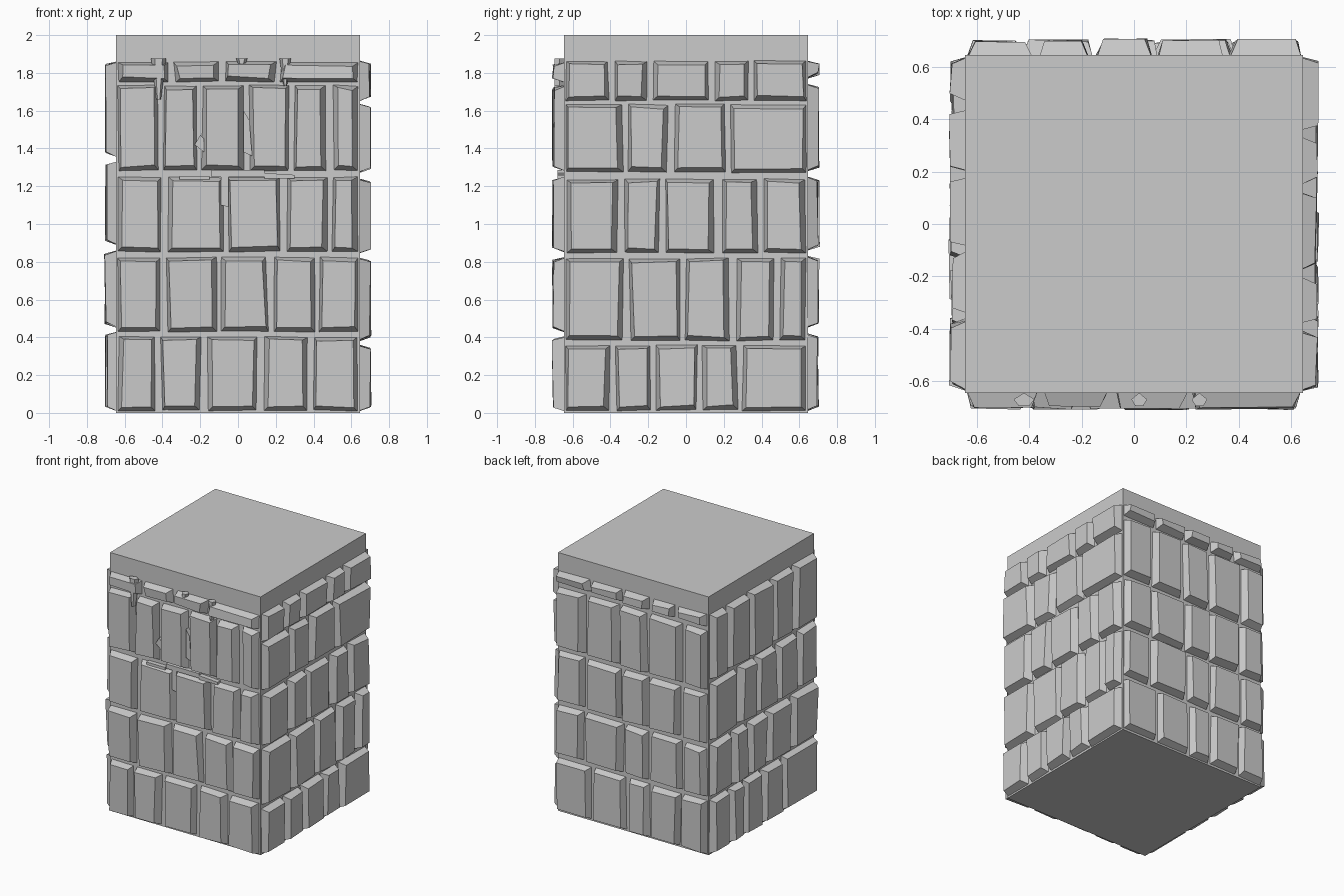
import bpy, bmesh, random
from mathutils import Vector

if "Cube" in bpy.data.objects:
    bpy.data.objects.remove(bpy.data.objects["Cube"], do_unlink=True)

random.seed(4)
HALF = 0.645
GAP = 0.013

stone = bpy.data.materials.new("stone grey")
stone.use_nodes = True
GREY = (0.6, 0.6, 0.6, 1)
stone.diffuse_color = GREY
stone.node_tree.nodes["Principled BSDF"].inputs["Base Color"].default_value = GREY


def finish(name, bm):
    bmesh.ops.recalc_face_normals(bm, faces=bm.faces)
    mesh = bpy.data.meshes.new(name)
    bm.to_mesh(mesh)
    bm.free()
    mesh.materials.append(stone)
    obj = bpy.data.objects.new(name, mesh)
    bpy.context.collection.objects.link(obj)


def loft(bm, base, top):
    """Close a solid between two matching outlines."""
    b = [bm.verts.new(p) for p in base]
    t = [bm.verts.new(p) for p in top]
    bm.faces.new(b[::-1])
    bm.faces.new(t)
    for i in range(len(b)):
        j = (i + 1) % len(b)
        bm.faces.new((b[i], b[j], t[j], t[i]))


def jitter(amount):
    return random.uniform(-amount, amount)


def brick(bm, place, u0, u1, z0, z1):
    """Uneven block with a bevelled border, standing out of the wall."""
    j = 0.008
    base = [(u0, z0), (u1, z0), (u1, z1), (u0, z1)]
    base = [(max(-0.64, min(0.64, u + jitter(j))), z + jitter(j / 2)) for u, z in base]
    left, right = random.uniform(0.012, 0.03), random.uniform(0.018, 0.035)
    low, high = 0.026, 0.02
    shift = [(left, low), (-right, low), (-right, -high), (left, -high)]
    depth = random.uniform(0.048, 0.06)
    face = [(u + a + jitter(0.005), z + b + jitter(0.005))
            for (u, z), (a, b) in zip(base, shift)]
    loft(bm, [place(u, -0.01, z) for u, z in base],
         [place(u, depth + jitter(0.006), z) for u, z in face])


def side(along, out):
    along, out = Vector(along), Vector(out)
    return lambda u, d, z: along * u + out * (HALF + d) + Vector((0, 0, z))


# Each row: bottom, top, joints between bricks
WALLS = {
    "front": (side((1, 0, 0), (0, -1, 0)), [
        (0.01, 0.405, [-0.42, -0.18, 0.12, 0.385]),
        (0.425, 0.825, [-0.395, -0.1, 0.17, 0.42]),
        (0.85, 1.25, [-0.39, -0.065, 0.24, 0.487]),
        (1.28, 1.735, [-0.41, -0.205, 0.045, 0.28, 0.487]),
        (1.75, 1.86, [-0.355, -0.08, 0.215])]),
    "left": (side((0, 1, 0), (1, 0, 0)), [
        (0.01, 0.36, [-0.385, -0.17, 0.075, 0.287]),
        (0.38, 0.82, [-0.315, -0.012, 0.247, 0.482]),
        (0.845, 1.24, [-0.347, -0.127, 0.17, 0.397]),
        (1.27, 1.635, [-0.32, -0.077, 0.222]),
        (1.65, 1.865, [-0.395, -0.192, 0.13, 0.347])]),
    "back": (side((-1, 0, 0), (0, 1, 0)), [
        (0.01, 0.42, [-0.335, -0.04, 0.16, 0.425]),
        (0.45, 0.83, [-0.4, -0.06, 0.155, 0.44]),
        (0.86, 1.25, [-0.39, -0.08, 0.15, 0.43]),
        (1.28, 1.74, [-0.39, -0.1, 0.14, 0.44]),
        (1.77, 1.865, [-0.35, -0.08, 0.155, 0.375])]),
    "right": (side((0, -1, 0), (-1, 0, 0)), [
        (0.01, 0.43, [-0.43, -0.24, -0.03, 0.23]),
        (0.45, 0.86, [-0.39, -0.2, 0.03, 0.33]),
        (0.89, 1.33, [-0.32, -0.1, 0.15, 0.41]),
        (1.355, 1.86, [-0.45, -0.19, 0.09, 0.35])]),
}

# Solid core of the pillar
bm = bmesh.new()
bmesh.ops.create_cube(bm, size=1)
for v in bm.verts:
    v.co = Vector((v.co.x * 2 * HALF, v.co.y * 2 * HALF, v.co.z * 2 + 1))
finish("pillar_core", bm)

# Brick courses on all four walls
for wall, (place, rows) in WALLS.items():
    bm = bmesh.new()
    for z0, z1, joints in rows:
        edges = [-0.64 - GAP] + joints + [0.64 + GAP]
        for a, b in zip(edges, edges[1:]):
            brick(bm, place, a + GAP, b - GAP, z0, z1)
    finish(wall + "_bricks", bm)

# Broken wedges hanging from the top of the front
place = WALLS["front"][0]
bm = bmesh.new()
for u, half, z0 in [(-0.42, 0.04, 1.66), (0.02, 0.03, 1.82), (0.25, 0.03, 1.73)]:
    ring = [(-half, 0.025), (0, 0.0), (half, 0.025), (half / 2, 0.05), (-half / 2, 0.05)]
    loft(bm, [place(u + a * 0.3, d, z0) for a, d in ring],
         [place(u + a, d, 1.875) for a, d in ring])
finish("front_wedges", bm)

# Flat chips left around the damaged front bricks
chips = [
    [(-0.31, 1.235), (-0.15, 1.235), (-0.15, 1.255), (-0.31, 1.255)],
    [(0.14, 1.24), (0.3, 1.24), (0.3, 1.26), (0.14, 1.27)],
    [(-0.09, 1.1), (-0.05, 1.09), (-0.05, 1.25), (-0.09, 1.25)],
    [(-0.23, 1.42), (-0.18, 1.38), (-0.18, 1.45), (-0.2, 1.47)],
    [(0.03, 1.38), (0.075, 1.36), (0.06, 1.55), (0.03, 1.6)],
    [(-0.14, 1.25), (0.14, 1.25), (0.14, 1.285), (-0.14, 1.285)],
]
bm = bmesh.new()
for outline in chips:
    loft(bm, [place(u, -0.01, z) for u, z in outline],
         [place(u, 0.035, z) for u, z in outline])
finish("front_chips", bm)
